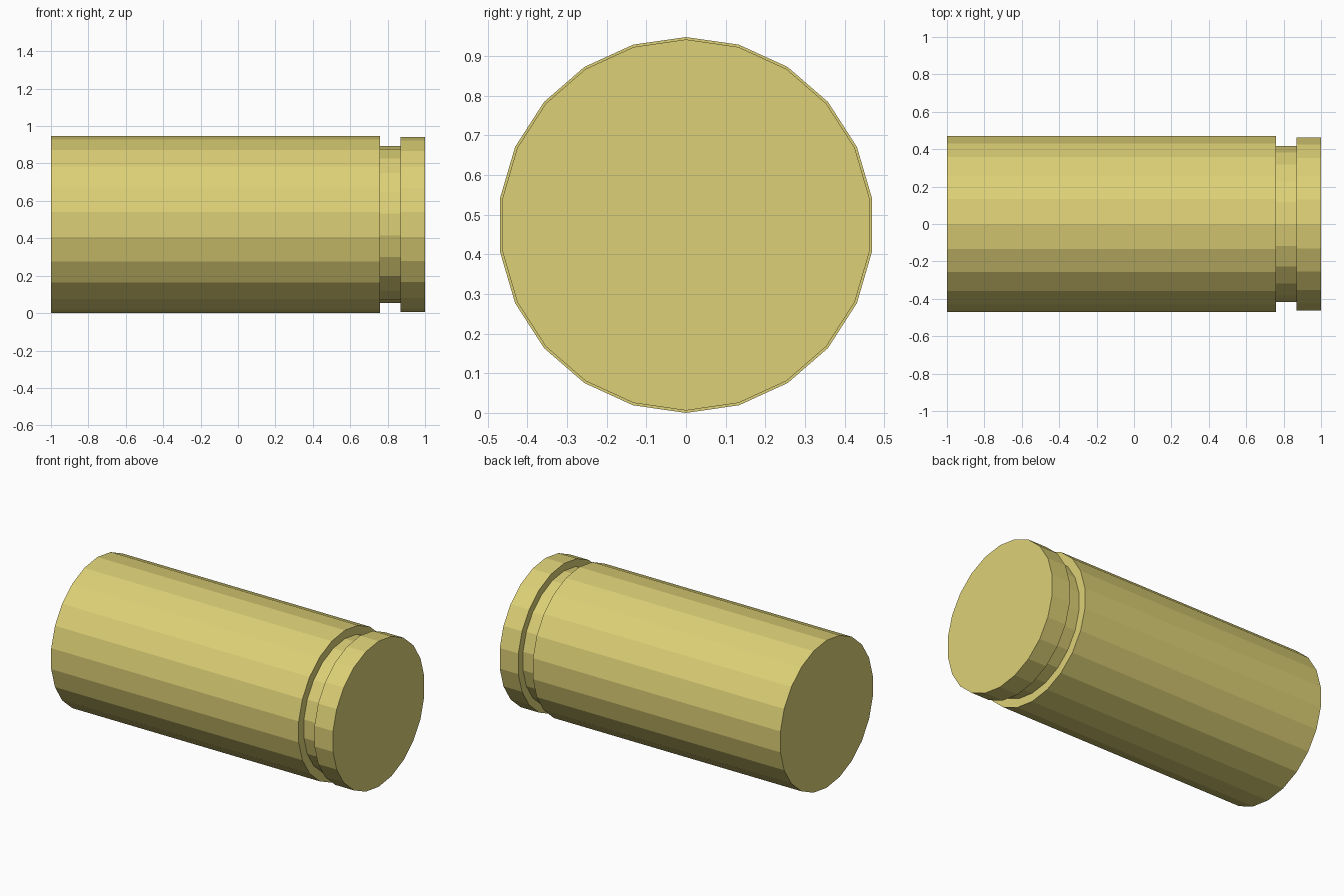
import bpy, bmesh, math

if "Cube" in bpy.data.objects:
    bpy.data.objects.remove(bpy.data.objects["Cube"])

SIDES = 22
AXIS_Z = 0.474

# Stepped profile along x: (x, radius) for body, groove and rim
PROFILE = [(-1.0, 0.474), (0.76, 0.474),
           (0.76, 0.42), (0.868, 0.42),
           (0.868, 0.468), (1.0, 0.468)]


def ring(bm, x, radius):
    """One ring of vertices around the x axis, with a vertex at the top."""
    step = 2 * math.pi / SIDES
    return [bm.verts.new((x, radius * math.sin(i * step),
                          AXIS_Z + radius * math.cos(i * step)))
            for i in range(SIDES)]


# Cartridge case: lathe the profile and close both ends
bm = bmesh.new()
rings = [ring(bm, x, r) for x, r in PROFILE]
for a, b in zip(rings, rings[1:]):
    for i in range(SIDES):
        j = (i + 1) % SIDES
        bm.faces.new((a[i], a[j], b[j], b[i]))
bm.faces.new(rings[0])
bm.faces.new(rings[-1])
bmesh.ops.recalc_face_normals(bm, faces=bm.faces)

mesh = bpy.data.meshes.new("grooved_casing")
bm.to_mesh(mesh)
bm.free()
casing = bpy.data.objects.new("grooved_casing", mesh)
bpy.context.collection.objects.link(casing)

# Brass colour
brass = bpy.data.materials.new("brass")
brass.diffuse_color = (0.72, 0.63, 0.18, 1.0)
brass.use_nodes = True
brass.node_tree.nodes["Principled BSDF"].inputs["Base Color"].default_value = brass.diffuse_color
mesh.materials.append(brass)
